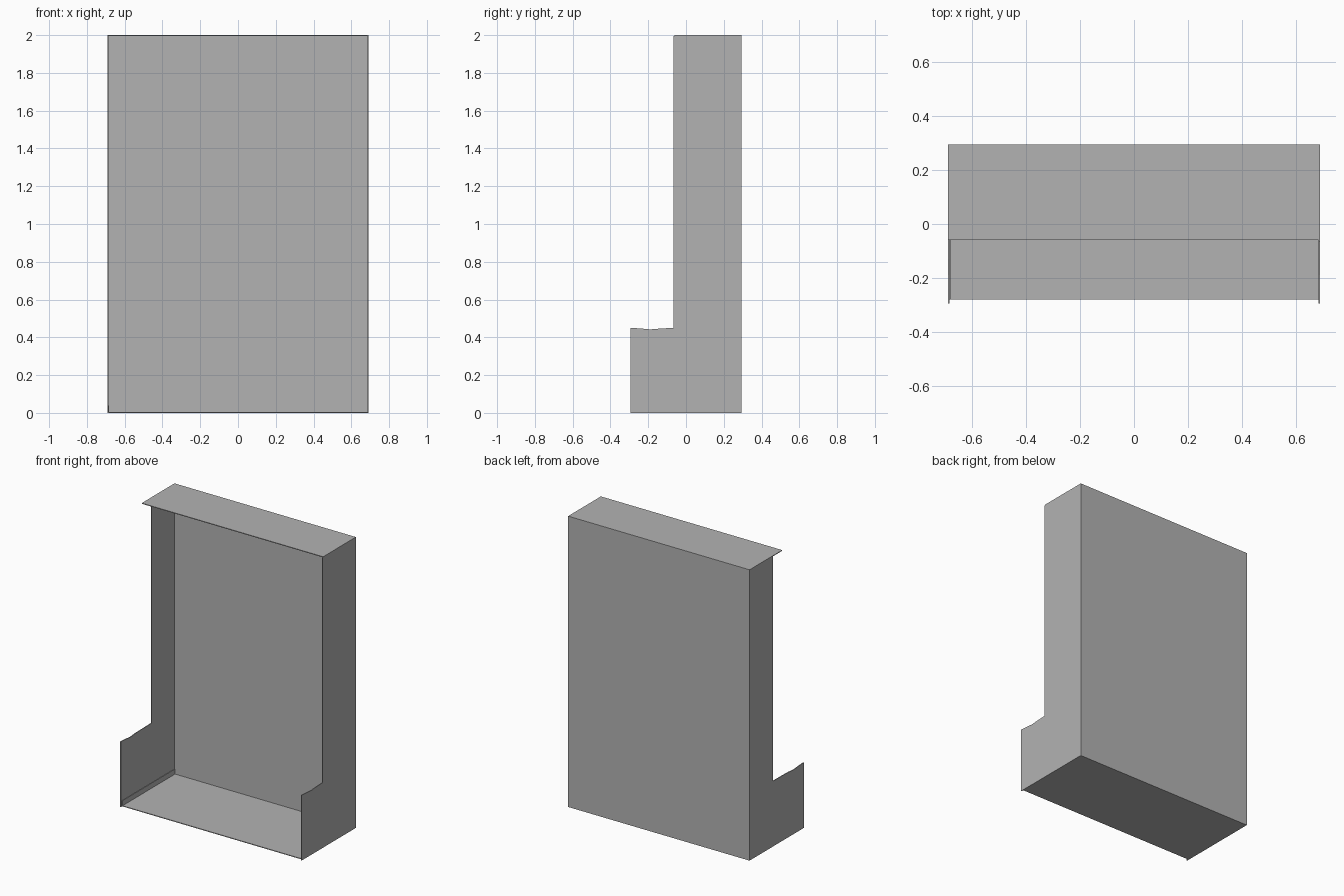
import bpy
import bmesh
from mathutils import Vector

cube = bpy.data.objects.get("Cube")
if cube:
    bpy.data.objects.remove(cube, do_unlink=True)

W, BACK, FRONT, TOP = 0.69, 0.295, -0.295, 2.0
T = 0.005  # sheet thickness

grey = bpy.data.materials.new("plain grey")
grey.use_nodes = True
colour = (0.45, 0.45, 0.45, 1)
grey.diffuse_color = colour
grey.node_tree.nodes["Principled BSDF"].inputs["Base Color"].default_value = colour


def sheet(name, outline, push):
    """Extrude a flat outline into a thin panel."""
    bm = bmesh.new()
    face = bm.faces.new([bm.verts.new(p) for p in outline])
    extruded = bmesh.ops.extrude_face_region(bm, geom=[face])["geom"]
    moved = [v for v in extruded if isinstance(v, bmesh.types.BMVert)]
    bmesh.ops.translate(bm, verts=moved, vec=Vector(push))
    bmesh.ops.recalc_face_normals(bm, faces=bm.faces)
    mesh = bpy.data.meshes.new(name)
    bm.to_mesh(mesh)
    bm.free()
    mesh.materials.append(grey)
    obj = bpy.data.objects.new(name, mesh)
    bpy.context.collection.objects.link(obj)
    return obj


def level(name, front, z, half):
    """Horizontal panel reaching from the back to the given front edge."""
    return sheet(name, [(-half, front, z), (half, front, z),
                        (half, BACK, z), (-half, BACK, z)], (0, 0, T))


def side(name, sign, edge):
    """L-shaped side wall with a softly worn step."""
    profile = [(BACK, 0), (FRONT, 0), (FRONT, 0.45), (-0.24, 0.447),
               (-0.19, 0.442), (-0.13, 0.447), (edge, 0.45),
               (edge, TOP - T), (BACK, TOP - T)]
    return sheet(name, [(sign * W, y, z) for y, z in profile], (-sign * T, 0, 0))


# Main panels
sheet("back_panel", [(-W, BACK, 0), (W, BACK, 0), (W, BACK, TOP), (-W, BACK, TOP)],
      (0, -T, 0))
level("floor_panel", -0.28, 0, W - T)
level("top_panel", -0.06, TOP - T, W)

# Side walls, the right one cut further back above the step
side("left_wall", 1, -0.065)
side("right_wall", -1, 0.04)

# Folded flap along the floor against the right wall
x = -W + T
sheet("floor_flap", [(x, -0.28, 0), (x, BACK, 0), (x, BACK, 0.04), (x, -0.28, 0.04)],
      (0.003, 0, 0))
